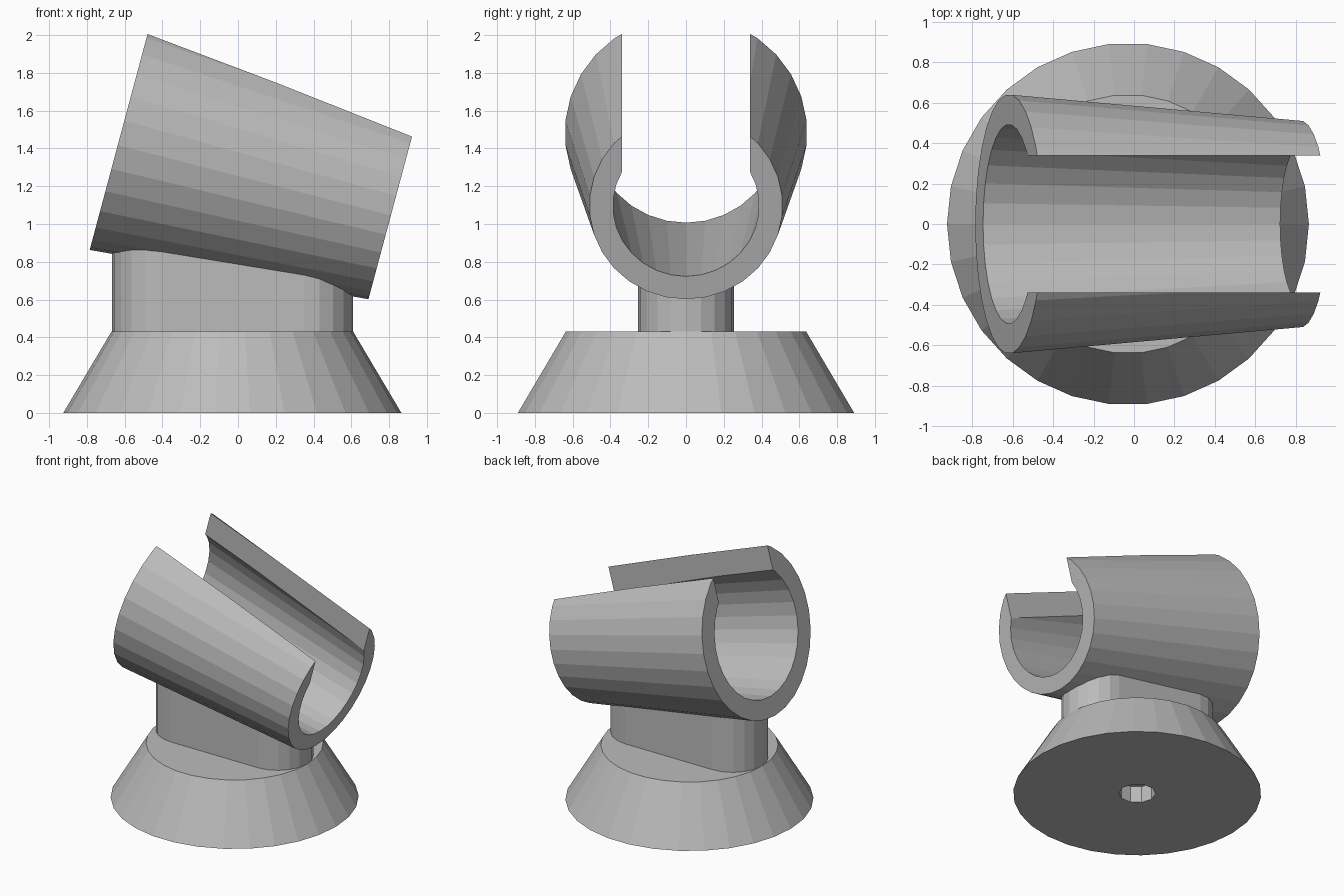
import bpy
import bmesh
from math import sin, cos, pi, radians, copysign
from mathutils import Matrix, Vector

cube = bpy.data.objects.get("Cube")
if cube:
    bpy.data.objects.remove(cube, do_unlink=True)

grey = bpy.data.materials.new("plain grey")
grey.use_nodes = True
grey.diffuse_color = (0.5, 0.5, 0.5, 1)
grey.node_tree.nodes["Principled BSDF"].inputs["Base Color"].default_value = (0.5, 0.5, 0.5, 1)


def circle(radius, z, sides=30, x=0.0):
    return [Vector((x + radius * cos(2 * pi * i / sides),
                    radius * sin(2 * pi * i / sides), z)) for i in range(sides)]


def loft(name, lower, upper, matrix=Matrix()):
    """Closed solid between two matching rings."""
    bm = bmesh.new()
    a = [bm.verts.new(matrix @ p) for p in lower]
    b = [bm.verts.new(matrix @ p) for p in upper]
    n = len(a)
    bm.faces.new(a[::-1])
    bm.faces.new(b)
    for i in range(n):
        j = (i + 1) % n
        bm.faces.new((a[i], a[j], b[j], b[i]))
    bmesh.ops.recalc_face_normals(bm, faces=bm.faces)
    mesh = bpy.data.meshes.new(name)
    bm.to_mesh(mesh)
    bm.free()
    mesh.materials.append(grey)
    obj = bpy.data.objects.new(name, mesh)
    bpy.context.collection.objects.link(obj)
    return obj


def cut(obj, cutter):
    """Subtract the cutter and remove it."""
    mod = obj.modifiers.new("cut", 'BOOLEAN')
    mod.operation = 'DIFFERENCE'
    mod.solver = 'EXACT'
    mod.object = cutter
    bpy.context.view_layer.objects.active = obj
    bpy.ops.object.modifier_apply(modifier=mod.name)
    bpy.data.objects.remove(cutter, do_unlink=True)


# Conical base with a blind hole underneath
MID = -0.03
base = loft("base", circle(0.895, 0, x=MID), circle(0.64, 0.43, x=MID))
cut(base, loft("hole_cutter", circle(0.133, -0.1, 10, MID), circle(0.133, 0.13, 10, MID)))

# Post with rounded ends, its top sloping inside the tube wall
POST_R, HALF, ARC = 0.255, 0.383, 10
lower = []
for side in (1, -1):
    for i in range(ARC + 1):
        ang = side * pi / 2 - pi / 2 + (i / ARC - 0.5) * pi
        if side == 1:
            ang = (i / ARC - 0.5) * pi
        else:
            ang = (i / ARC + 0.5) * pi
        lower.append(Vector((MID + side * HALF + POST_R * cos(ang), POST_R * sin(ang), 0.41)))
upper = [Vector((p.x, p.y, 0.95 - 0.18 * (p.x + 0.785))) for p in lower]
loft("post", lower, upper)

# Tilted, tapered tube
LENGTH = 1.493
tilt = Matrix.Translation((-0.619, 0, 1.483)) @ Matrix.Rotation(radians(105), 4, 'Y')
tube = loft("tube", circle(0.642, 0), circle(0.512, LENGTH), tilt)

# Tapered bore, carried a little past both ends
slope = (0.387 - 0.493) / LENGTH
EXTRA = 0.1
cut(tube, loft("bore_cutter", circle(0.493 - slope * EXTRA, -EXTRA),
               circle(0.387 + slope * EXTRA, LENGTH + EXTRA), tilt))

# Open slot along the top of the tube
SLOT = 0.34
corners = [(0, -SLOT), (0, SLOT), (-1, SLOT), (-1, -SLOT)]
cut(tube, loft("slot_cutter", [Vector((x, y, -EXTRA)) for x, y in corners],
               [Vector((x, y, LENGTH + EXTRA)) for x, y in corners], tilt))
